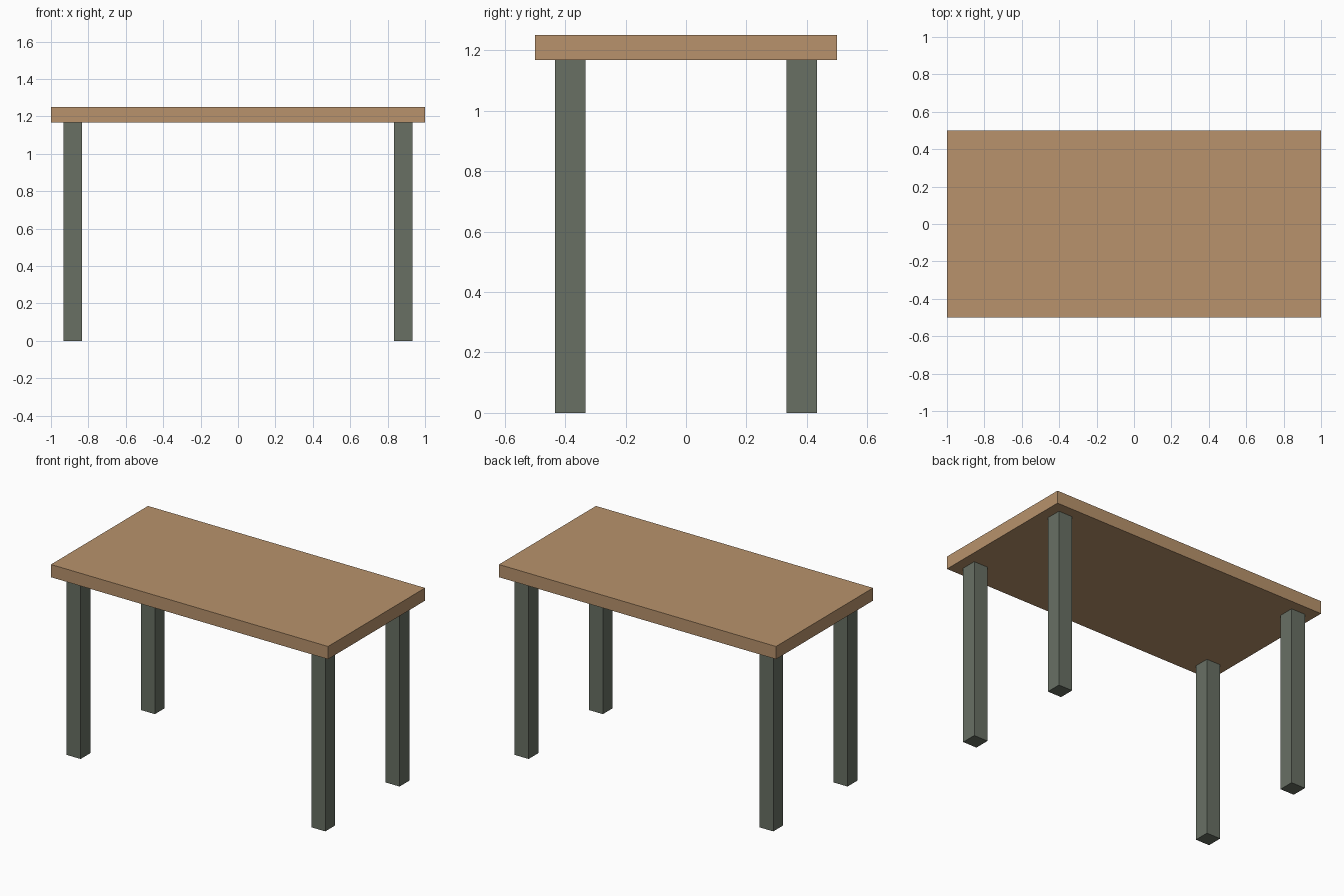
import bpy

if "Cube" in bpy.data.objects:
    bpy.data.objects.remove(bpy.data.objects["Cube"])

HEIGHT, SLAB, LEG = 1.25, 0.083, 0.1
LEG_X, LEG_Y = 0.883, 0.383


def material(name, colour):
    mat = bpy.data.materials.new(name)
    mat.diffuse_color = (*colour, 1)
    mat.use_nodes = True
    mat.node_tree.nodes["Principled BSDF"].inputs["Base Color"].default_value = mat.diffuse_color
    return mat


def box(name, size, centre, mat):
    bpy.ops.mesh.primitive_cube_add(size=1, location=centre)
    obj = bpy.context.object
    obj.name = name
    obj.scale = size
    bpy.ops.object.transform_apply(location=False, rotation=False, scale=True)
    obj.data.materials.append(mat)
    return obj


wood = material("wood", (0.48, 0.29, 0.15))
paint = material("leg_paint", (0.138, 0.162, 0.127))

# Table top slab
box("table_top", (2, 1, SLAB), (0, 0, HEIGHT - SLAB / 2), wood)

# Four square legs, one inside each corner
leg_height = HEIGHT - SLAB
for depth, sy in (("front", -1), ("back", 1)):
    for side, sx in (("left", -1), ("right", 1)):
        box(f"{depth}_{side}_leg", (LEG, LEG, leg_height),
            (sx * LEG_X, sy * LEG_Y, leg_height / 2), paint)
